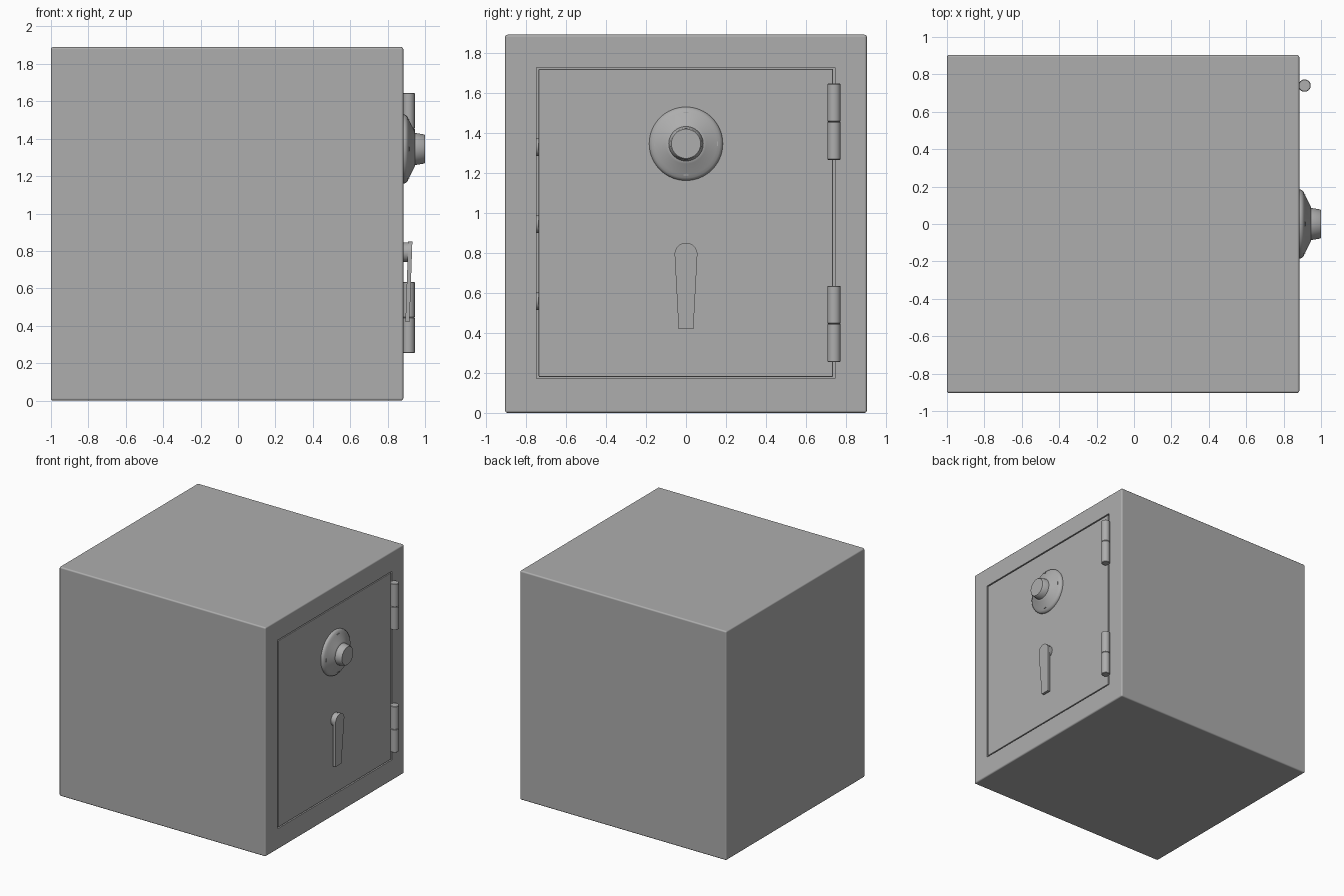
import bpy, bmesh, math
from mathutils import Matrix, Vector

if "Cube" in bpy.data.objects:
    bpy.data.objects.remove(bpy.data.objects["Cube"], do_unlink=True)

GREY = (0.42, 0.42, 0.42, 1)
steel = bpy.data.materials.new("grey steel")
steel.use_nodes = True
steel.diffuse_color = GREY
steel.node_tree.nodes["Principled BSDF"].inputs["Base Color"].default_value = GREY


def activate(ob):
    bpy.ops.object.select_all(action='DESELECT')
    ob.select_set(True)
    bpy.context.view_layer.objects.active = ob


def finish(name, bm, smooth=True):
    bmesh.ops.recalc_face_normals(bm, faces=bm.faces)
    mesh = bpy.data.meshes.new(name)
    bm.to_mesh(mesh)
    bm.free()
    mesh.materials.append(steel)
    ob = bpy.data.objects.new(name, mesh)
    bpy.context.collection.objects.link(ob)
    if smooth:
        activate(ob)
        bpy.ops.object.shade_smooth_by_angle(angle=math.radians(35))
    return ob


def box(name, low, high, bevel=0):
    bm = bmesh.new()
    low, high = Vector(low), Vector(high)
    bmesh.ops.create_cube(bm, size=1, matrix=Matrix.Translation((low + high) / 2)
                          @ Matrix.Diagonal((*(high - low), 1)))
    if bevel:
        bmesh.ops.bevel(bm, geom=bm.edges[:], offset=bevel, segments=3,
                        profile=0.5, affect='EDGES')
    return finish(name, bm, bevel > 0)


def flatten_panels(ob):
    """Keep large faces evenly shaded next to their rounded edges."""
    weighted = ob.modifiers.new("even panels", 'WEIGHTED_NORMAL')
    weighted.weight = 100
    weighted.keep_sharp = True


def lathe(name, profile, origin, axis, steps=64):
    """Spin (radius, distance) points about an axis through origin."""
    bm = bmesh.new()
    verts = [bm.verts.new((r, 0, d)) for r, d in profile]
    edges = [bm.edges.new(pair) for pair in zip(verts, verts[1:])]
    bmesh.ops.spin(bm, geom=verts + edges, cent=(0, 0, 0), axis=(0, 0, 1),
                   angle=math.tau, steps=steps)
    bmesh.ops.remove_doubles(bm, verts=bm.verts, dist=0.0001)
    turn = Vector((0, 0, 1)).rotation_difference(Vector(axis)).to_matrix().to_4x4()
    bm.transform(Matrix.Translation(origin) @ turn)
    return finish(name, bm)


def rod(name, radius, length, origin, axis, edge=0.003):
    return lathe(name, [(0, 0), (radius - edge, 0), (radius, edge),
                        (radius, length - edge), (radius - edge, length), (0, length)],
                 origin, axis, 32)


# Body with a hollow behind the door
body = box("safe_body", (-1, -0.904, 0), (0.884, 0.904, 1.89), 0.012)
cavity = box("cavity_cutter", (-0.84, -0.746, 0.172), (1.2, 0.745, 1.727))
cavity.hide_render = True
cut = body.modifiers.new("door opening", 'BOOLEAN')
cut.operation = 'DIFFERENCE'
cut.solver = 'EXACT'
cut.object = cavity
activate(body)
bpy.ops.object.modifier_apply(modifier=cut.name)
bpy.data.objects.remove(cavity, do_unlink=True)
flatten_panels(body)

# Door and its locking bolts
door = box("door", (0.74, -0.736, 0.18), (0.884, 0.735, 1.719), 0.004)
flatten_panels(door)
for i, z in enumerate((0.56, 0.945, 1.33)):
    rod(f"locking_bolt_{i + 1}", 0.045, 0.1, (0.81, -0.7, z), (0, -1, 0))

# Hinges, two knuckles each
for place, z in (("lower", 0.255), ("upper", 1.265)):
    for part, offset in (("bottom", 0), ("top", 0.19)):
        rod(f"{place}_hinge_{part}_knuckle", 0.033, 0.19, (0.912, 0.74, z + offset), (0, 0, 1))

# Combination dial with knob
dial_z = 1.345
lathe("dial", [(0, -0.01), (0.183, -0.01), (0.184, 0.01), (0.18, 0.02), (0.17, 0.028),
               (0.155, 0.034), (0.1, 0.062), (0.09, 0.067), (0, 0.067)],
      (0.88, 0, dial_z), (1, 0, 0))
lathe("dial_knob", [(0, 0.05), (0.09, 0.05), (0.086, 0.068), (0.078, 0.114),
                    (0.073, 0.12), (0, 0.12)],
      (0.88, 0, dial_z), (1, 0, 0))

# Small tick marks on the dial face
for i in range(4):
    tick = box(f"dial_tick_{i + 1}", (0.907, -0.012, 0.154), (0.917, 0.012, 0.159))
    tick.data.transform(Matrix.Translation((0, 0, dial_z))
                        @ Matrix.Rotation(i * math.pi / 2, 4, 'X'))

# Handle hub and tapered lever
hub_z, hub_r = 0.793, 0.057
rod("handle_hub", hub_r - 0.004, 0.045, (0.87, 0, hub_z), (1, 0, 0))
outline = [(hub_r * math.cos(a), hub_z + hub_r * math.sin(a))
           for a in (math.radians(-8 + 196 * i / 20) for i in range(21))]
outline += [(-0.037, 0.42), (0.037, 0.42)]
bm = bmesh.new()
face = bm.faces.new([bm.verts.new((0.899, y, z)) for y, z in outline])
front = bmesh.ops.extrude_face_region(bm, geom=[face])["geom"]
for v in front:
    if isinstance(v, bmesh.types.BMVert):
        v.co.x += 0.022
for v in bm.verts:
    v.co.x += 0.035 * (v.co.z - 0.53)
finish("handle_lever", bm)
